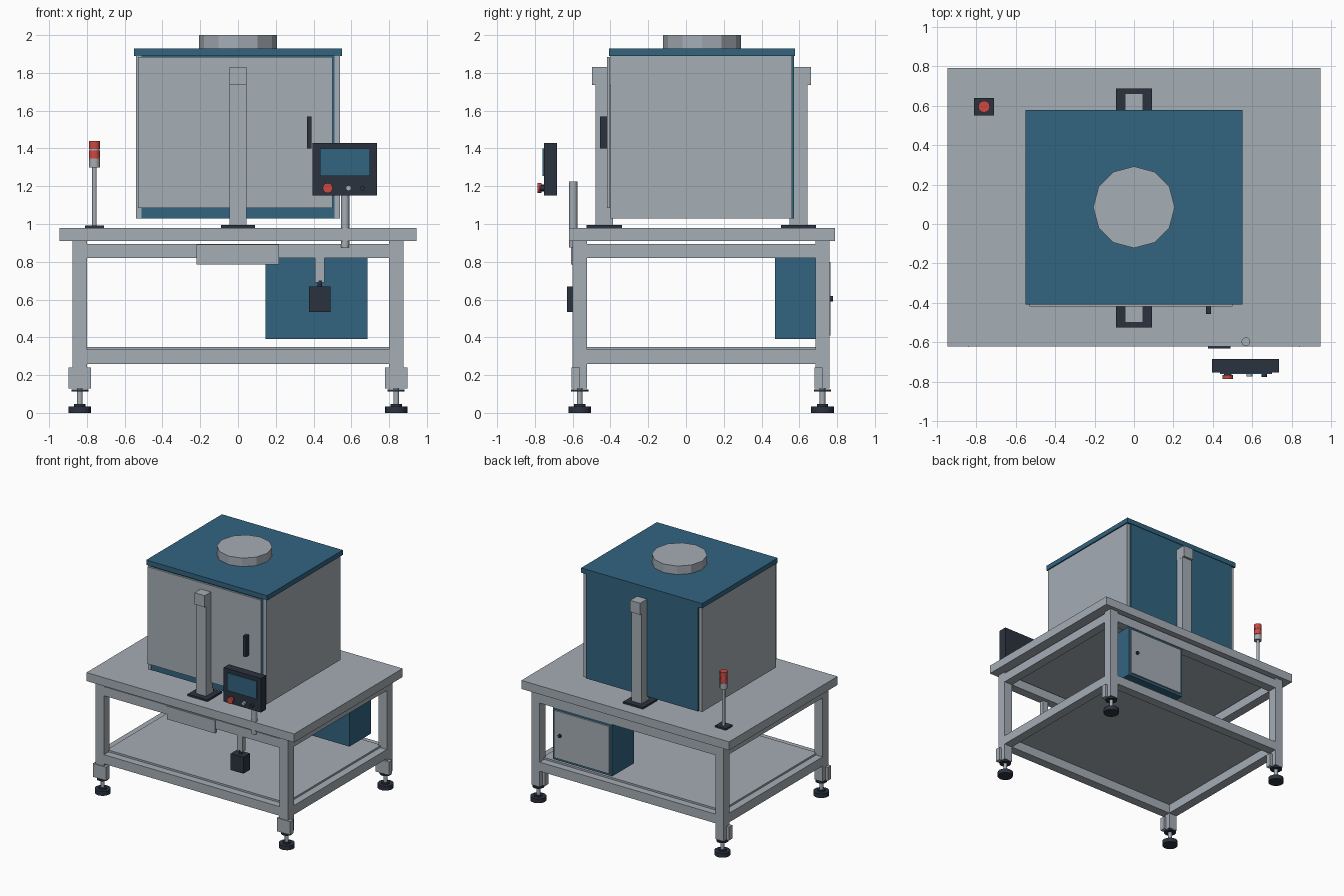
import bpy, math

if "Cube" in bpy.data.objects:
    bpy.data.objects.remove(bpy.data.objects["Cube"])


def srgb(r, g, b):
    f = lambda c: c / 12.92 if c <= 0.04045 else ((c + 0.055) / 1.055) ** 2.4
    return [f(v / 255) for v in (r, g, b)] + [1]


def material(name, rgb):
    m = bpy.data.materials.new(name)
    m.diffuse_color = srgb(*rgb)
    m.use_nodes = True
    m.node_tree.nodes["Principled BSDF"].inputs["Base Color"].default_value = m.diffuse_color
    return m


GREY = material("steel_grey", (165, 173, 181))
BLUE = material("panel_blue", (50, 100, 128))
DARK = material("dark_slate", (43, 50, 63))
RED = material("signal_red", (205, 72, 66))


def box(name, x, y, z, mat):
    """Box from (min, max) ranges on each axis."""
    bpy.ops.mesh.primitive_cube_add(size=1, location=[sum(r) / 2 for r in (x, y, z)])
    o = bpy.context.object
    o.scale = [r[1] - r[0] for r in (x, y, z)]
    bpy.ops.object.transform_apply(location=False, rotation=False, scale=True)
    o.name = name
    o.data.materials.append(mat)
    return o


def rod(name, centre, r, span, mat, axis="z", sides=16, r2=None, smooth=True):
    """Cylinder or cone along z (centre = x, y) or y (centre = x, z)."""
    mid = sum(span) / 2
    loc = (centre[0], centre[1], mid) if axis == "z" else (centre[0], mid, centre[1])
    bpy.ops.mesh.primitive_cone_add(
        vertices=sides, radius1=r, radius2=r if r2 is None else r2,
        depth=span[1] - span[0], location=loc,
        rotation=(0, 0, 0) if axis == "z" else (math.pi / 2, 0, 0))
    o = bpy.context.object
    o.name = name
    o.data.materials.append(mat)
    if smooth:
        bpy.ops.object.shade_smooth_by_angle(angle=math.radians(35))
    return o


# Table top and lower shelf
box("table_top", (-0.945, 0.945), (-0.62, 0.79), (0.91, 0.98), GREY)
box("lower_shelf", (-0.815, 0.815), (-0.54, 0.70), (0.335, 0.35), GREY)

# Legs with foot brackets and levelling feet
for x in (-0.8375, 0.8375):
    for y in (-0.5625, 0.7225):
        box("leg", (x - 0.0375, x + 0.0375), (y - 0.0375, y + 0.0375), (0.13, 0.91), GREY)
        box("foot_bracket", (x - 0.06, x + 0.06), (y - 0.043, y), (0.13, 0.24), GREY)
        rod("foot_pad", (x, y), 0.06, (0, 0.035), DARK)
        rod("foot_collar", (x, y), 0.03, (0.035, 0.047), DARK)
        rod("foot_stem", (x, y), 0.015, (0.04, 0.135), GREY, sides=12)
        rod("foot_nut", (x, y), 0.045, (0.112, 0.124), DARK)

# Upper and lower frame rails
for z in ((0.26, 0.335), (0.82, 0.895)):
    for y in (-0.5625, 0.7225):
        box("long_rail", (-0.81, 0.81), (y - 0.0375, y + 0.0375), z, GREY)
    for x in (-0.8375, 0.8375):
        box("side_rail", (x - 0.0375, x + 0.0375), (-0.535, 0.695), z, GREY)

# Chamber
box("chamber_core", (-0.51, 0.51), (-0.395, 0.572), (1.03, 1.89), BLUE)
for s in (-1, 1):
    box("side_panel", sorted((s * 0.51, s * 0.54)), (-0.40, 0.56), (1.03, 1.89), GREY)
box("chamber_door", (-0.53, 0.50), (-0.417, -0.402), (1.085, 1.883), GREY)
box("door_handle", (0.365, 0.39), (-0.455, -0.415), (1.40, 1.57), DARK)
box("chamber_lid", (-0.55, 0.55), (-0.407, 0.577), (1.89, 1.93), BLUE)
rod("vent_collar", (0, 0.085), 0.207, (1.93, 2.0), GREY, sides=12, smooth=False)

# Support columns at the front and back of the chamber
for y, s in ((-0.4325, -1), (0.595, 1)):
    box("column_base", (-0.09, 0.09), (y - 0.093, y + 0.093), (0.98, 0.995), DARK)
    box("column", (-0.045, 0.045), (y - 0.047, y + 0.047), (0.995, 1.735), GREY)
    box("column_cap", (-0.046, 0.046), sorted((y - s * 0.03, y + s * 0.066)), (1.735, 1.83), GREY)

# Control panel and its post
box("control_panel", (0.395, 0.735), (-0.752, -0.683), (1.15, 1.43), DARK)
box("panel_screen", (0.435, 0.70), (-0.761, -0.751), (1.255, 1.40), BLUE)
rod("stop_button_collar", (0.475, 1.19), 0.018, (-0.768, -0.75), DARK, axis="y")
rod("stop_button", (0.475, 1.19), 0.027, (-0.785, -0.766), RED, axis="y", sides=12)
rod("start_button", (0.585, 1.19), 0.015, (-0.772, -0.75), GREY, axis="y", sides=12)
rod("selector_button", (0.66, 1.19), 0.013, (-0.775, -0.75), DARK, axis="y", sides=12)
rod("panel_post", (0.567, -0.597), 0.022, (0.875, 1.225), GREY)

# Drawer front and pedestal switch under the table
box("drawer_front", (-0.22, 0.217), (-0.608, -0.585), (0.785, 0.892), GREY)
box("switch_box", (0.375, 0.49), (-0.63, -0.545), (0.535, 0.67), DARK)
rod("switch_neck", (0.433, -0.585), 0.013, (0.665, 0.70), DARK, sides=12)
box("switch_hanger", (0.408, 0.458), (-0.595, -0.555), (0.69, 0.83), GREY)

# Electrical cabinet with a rear door
box("cabinet", (0.145, 0.685), (0.47, 0.753), (0.39, 0.82), BLUE)
box("cabinet_door", (0.165, 0.665), (0.753, 0.765), (0.41, 0.80), GREY)
rod("cabinet_knob", (0.61, 0.605), 0.014, (0.763, 0.778), DARK, axis="y", sides=12)

# Signal beacon
bx = (-0.76, 0.595)
box("beacon_base", (-0.81, -0.71), (0.55, 0.638), (0.98, 0.993), DARK)
rod("beacon_pole", bx, 0.012, (0.99, 1.305), GREY, sides=12)
rod("beacon_body", bx, 0.03, (1.30, 1.345), GREY, sides=12)
rod("beacon_spacer", bx, 0.027, (1.345, 1.40), GREY, sides=12)
rod("beacon_lamp_lower", bx, 0.03, (1.348, 1.39), RED, sides=12)
rod("beacon_lamp_upper", bx, 0.03, (1.396, 1.44), RED, sides=12)
